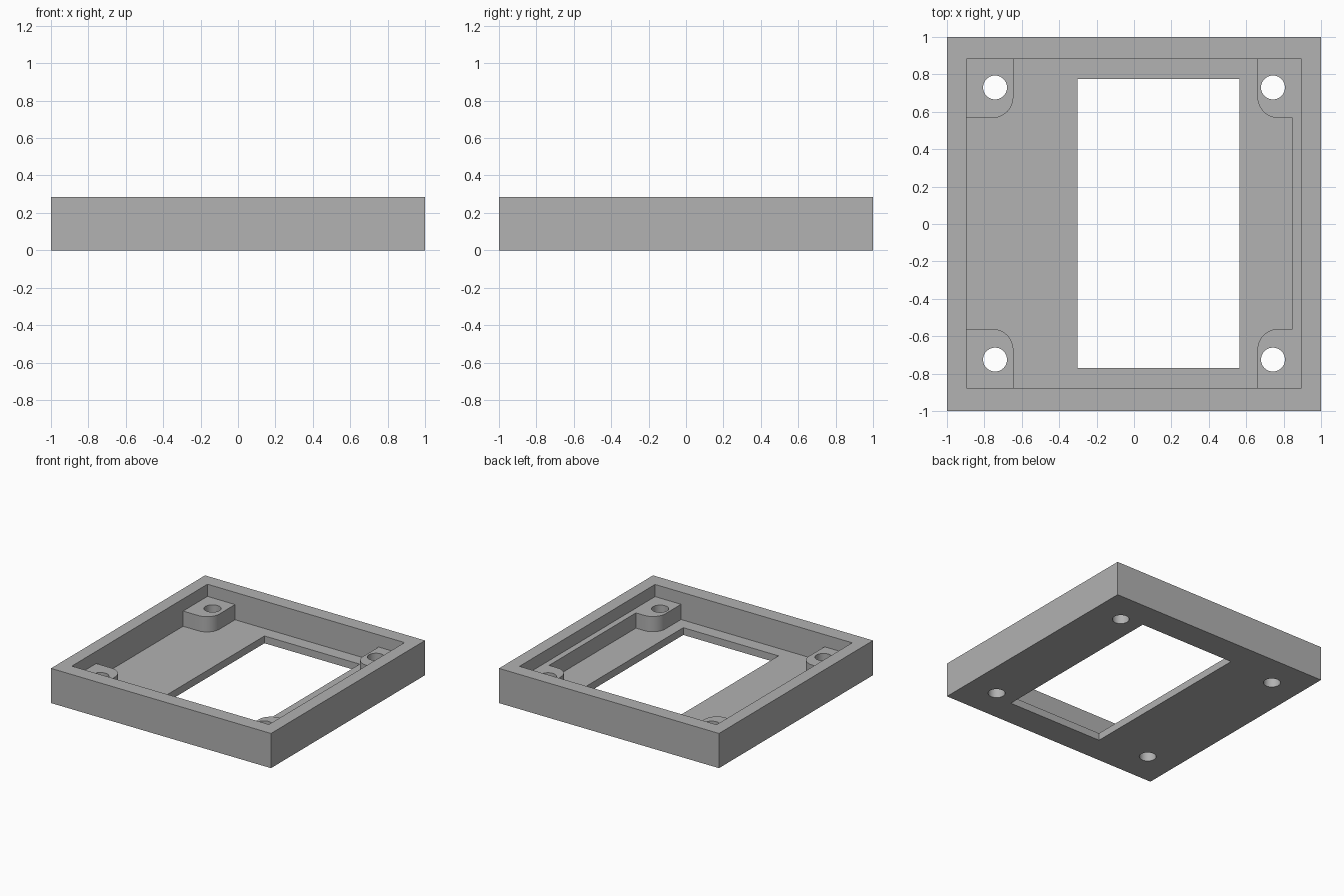
import bpy, bmesh, math

if "Cube" in bpy.data.objects:
    bpy.data.objects.remove(bpy.data.objects["Cube"], do_unlink=True)

HEIGHT, FLOOR, BOSS_TOP = 0.285, 0.06, 0.185
WALL_X, BACK_Y, FRONT_Y = 0.896, 0.883, -0.878   # inner wall faces
BOSS_BACK, BOSS_FRONT = 0.567, -0.561            # inner ends of the corner bosses
LEFT_BOSS, RIGHT_BOSS, LEDGE = 0.66, -0.645, 0.848
RADIUS, SINK = 0.112, 0.03                       # boss rounding, overlap into walls

grey = bpy.data.materials.new("plain grey")
grey.use_nodes = True
colour = (0.445, 0.445, 0.445, 1)
grey.diffuse_color = colour
grey.node_tree.nodes["Principled BSDF"].inputs["Base Color"].default_value = colour


def prism(name, points, z0, z1):
    """Extrude a flat outline between two heights."""
    bm = bmesh.new()
    face = bm.faces.new([bm.verts.new((x, y, z0)) for x, y in points])
    out = bmesh.ops.extrude_face_region(bm, geom=[face])
    verts = [v for v in out["geom"] if isinstance(v, bmesh.types.BMVert)]
    bmesh.ops.translate(bm, vec=(0, 0, z1 - z0), verts=verts)
    bmesh.ops.recalc_face_normals(bm, faces=bm.faces)
    mesh = bpy.data.meshes.new(name)
    bm.to_mesh(mesh)
    bm.free()
    mesh.materials.append(grey)
    obj = bpy.data.objects.new(name, mesh)
    bpy.context.collection.objects.link(obj)
    return obj


def rect(x0, x1, y0, y1):
    return [(x0, y0), (x1, y0), (x1, y1), (x0, y1)]


def arc(cx, cy, r, start, end, steps):
    angles = [math.radians(start + (end - start) * i / steps) for i in range(steps + 1)]
    return [(cx + r * math.cos(a), cy + r * math.sin(a)) for a in angles]


def combine(target, tool, operation):
    mod = target.modifiers.new(operation.lower(), "BOOLEAN")
    mod.operation, mod.solver, mod.object = operation, "EXACT", tool
    bpy.context.view_layer.objects.active = target
    bpy.ops.object.modifier_apply(modifier=mod.name)
    bpy.data.objects.remove(tool, do_unlink=True)


# Square tray with a walled pocket
tray = prism("tray_frame", rect(-1, 1, -1, 1), 0, HEIGHT)
combine(tray, prism("pocket", rect(-WALL_X, WALL_X, FRONT_Y, BACK_Y), FLOOR, HEIGHT + 0.1),
        "DIFFERENCE")

# Two corner bosses on the right side
outer, back, front = WALL_X + SINK, BACK_Y + SINK, FRONT_Y - SINK
inner = RIGHT_BOSS - RADIUS
back_boss = [(-outer, back), (-outer, BOSS_BACK)]
back_boss += arc(inner, BOSS_BACK + RADIUS, RADIUS, -90, 0, 12) + [(RIGHT_BOSS, back)]
front_boss = [(-outer, front), (RIGHT_BOSS, front)]
front_boss += arc(inner, BOSS_FRONT - RADIUS, RADIUS, 0, 90, 12) + [(-outer, BOSS_FRONT)]

# Left side bosses joined by a narrow ledge along the wall
inner = LEFT_BOSS + RADIUS
ledge = [(outer, front), (outer, back), (LEFT_BOSS, back)]
ledge += arc(inner, BOSS_BACK + RADIUS, RADIUS, 180, 270, 12) + [(LEDGE, BOSS_BACK)]
ledge += [(LEDGE, BOSS_FRONT)] + arc(inner, BOSS_FRONT - RADIUS, RADIUS, 90, 180, 12)
ledge += [(LEFT_BOSS, front)]

for outline in (back_boss, front_boss, ledge):
    combine(tray, prism("boss", outline, FLOOR - SINK, BOSS_TOP), "UNION")

# Off-centre window through the floor
combine(tray, prism("window", rect(-0.302, 0.564, -0.77, 0.775), -0.1, HEIGHT), "DIFFERENCE")

# Screw holes through the bosses
for x in (-0.743, 0.743):
    for y in (-0.725, 0.73):
        hole = arc(x, y, 0.064, 0, 360, 40)[:-1]
        combine(tray, prism("screw_hole", hole, -0.1, HEIGHT), "DIFFERENCE")

# Smooth the round parts, keep the corners sharp
bpy.ops.object.select_all(action="DESELECT")
tray.select_set(True)
bpy.context.view_layer.objects.active = tray
bpy.ops.object.shade_smooth_by_angle(angle=math.radians(30))
